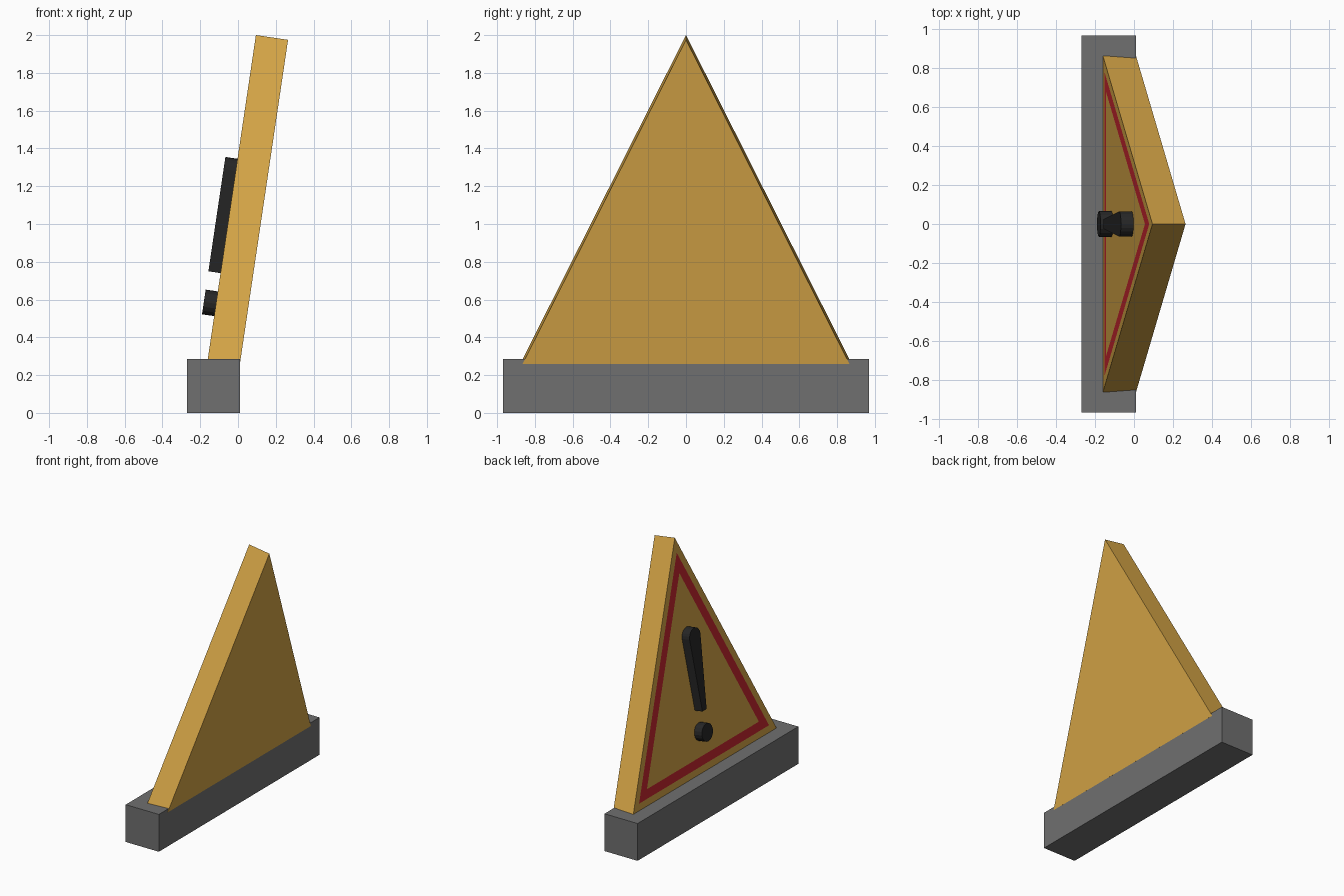
import bpy, bmesh, math
from mathutils import Matrix, Vector

if "Cube" in bpy.data.objects:
    bpy.data.objects.remove(bpy.data.objects["Cube"])

TILT = math.radians(8.45)
S, C = math.sin(TILT), math.cos(TILT)
# Sign plane: local x runs across, local y up the slope, local z out of the face
PLANE = Matrix(((0, S, -C, -0.16), (-1, 0, 0, 0), (0, C, S, 0.285), (0, 0, 0, 1)))


def material(name, rgb):
    m = bpy.data.materials.new(name)
    m.diffuse_color = (*rgb, 1)
    m.use_nodes = True
    m.node_tree.nodes["Principled BSDF"].inputs["Base Color"].default_value = m.diffuse_color
    return m


yellow = material("warm yellow", (0.658, 0.371, 0.061))
red = material("dark red", (0.57, 0.02, 0.028))
black = material("black", (0.02, 0.02, 0.02))
grey = material("grey", (0.16, 0.16, 0.16))


def finish(bm, name, mats, matrix=None):
    if matrix:
        bm.transform(matrix)
    bmesh.ops.recalc_face_normals(bm, faces=bm.faces[:])
    me = bpy.data.meshes.new(name)
    bm.to_mesh(me)
    bm.free()
    for m in mats:
        me.materials.append(m)
    ob = bpy.data.objects.new(name, me)
    bpy.context.collection.objects.link(ob)
    return ob


def prism(points, z0, z1):
    """Extrude a flat outline between two depths; returns mesh and outer face."""
    bm = bmesh.new()
    low = [bm.verts.new((x, y, z0)) for x, y in points]
    top = [bm.verts.new((x, y, z1)) for x, y in points]
    bm.faces.new(low[::-1])
    face = bm.faces.new(top)
    n = len(points)
    for i in range(n):
        j = (i + 1) % n
        bm.faces.new((low[i], low[j], top[j], top[i]))
    bm.normal_update()
    return bm, face


def arc(cy, r, a0, a1, n):
    return [(r * math.cos(a0 + (a1 - a0) * i / n),
             cy + r * math.sin(a0 + (a1 - a0) * i / n)) for i in range(n + 1)]


# Base block
bm = bmesh.new()
bmesh.ops.create_cube(bm, size=1, matrix=Matrix.Translation((-0.13, 0, 0.1425))
                      @ Matrix.Diagonal((0.28, 1.94, 0.285, 1)))
finish(bm, "base_block", [grey])

# Triangular panel with a flat red border inset in its face
bm, face = prism([(-0.865, 0), (0.865, 0), (0, 1.734)], -0.172, 0)
bmesh.ops.inset_region(bm, faces=[face], thickness=0.05, use_even_offset=True)
border = bmesh.ops.inset_region(bm, faces=[face], thickness=0.067, use_even_offset=True)
for f in border["faces"]:
    f.material_index = 1
finish(bm, "sign_panel", [yellow, red], PLANE)

# Exclamation mark: tapered bar with a round top, and a dot
bar = [(-0.025, 0.46), (0.025, 0.46)] + arc(1.007, 0.065, 0, math.pi, 10)
bm, _ = prism(bar, -0.005, 0.065)
finish(bm, "warning_bar", [black], PLANE)
bm, _ = prism(arc(0.296, 0.066, 0, math.tau, 16)[:-1], -0.005, 0.065)
finish(bm, "warning_dot", [black], PLANE)
